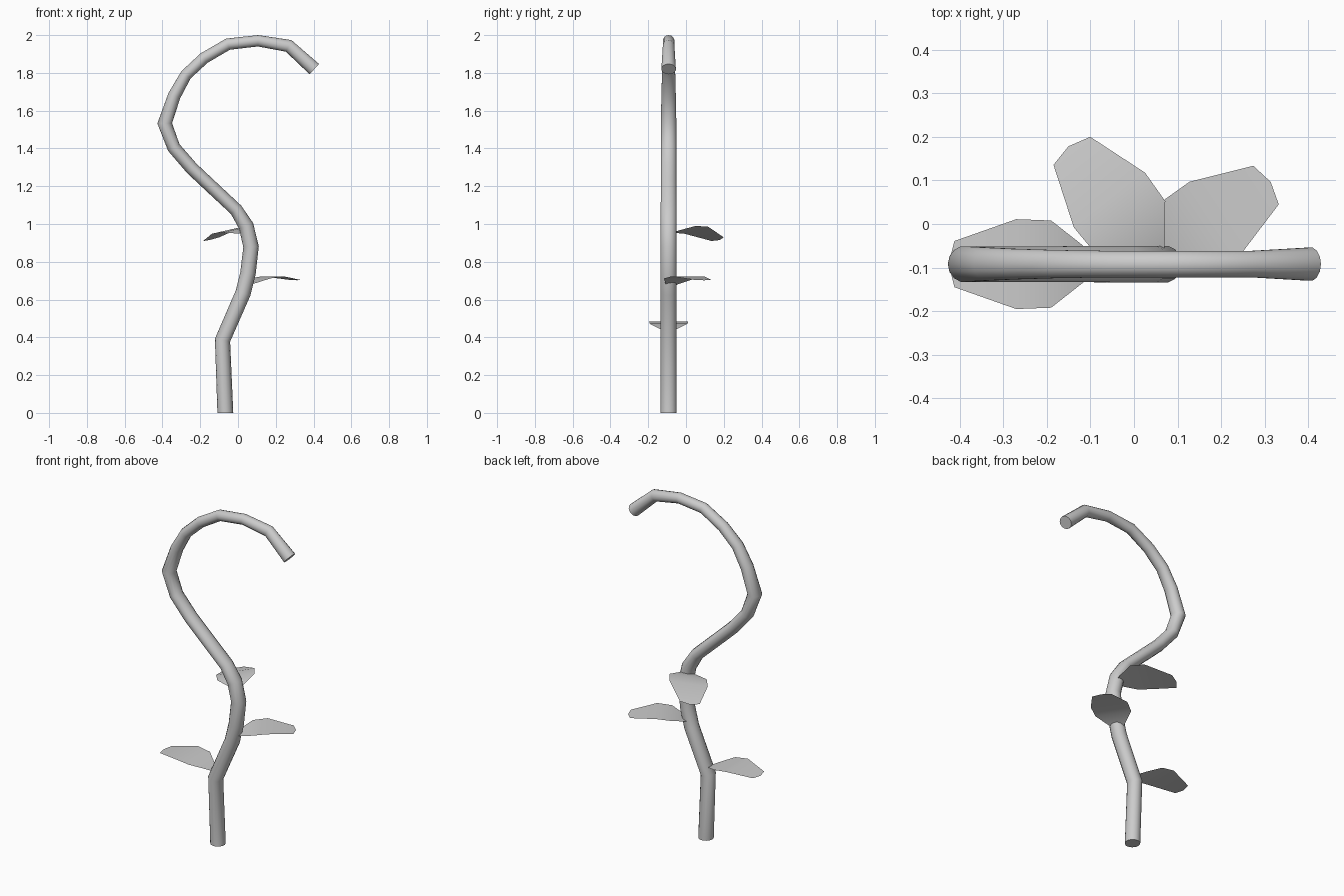
import bpy, math
from mathutils import Vector

if "Cube" in bpy.data.objects:
    bpy.data.objects.remove(bpy.data.objects["Cube"])

STEM_Y = -0.092
SIDES = 14


def make_object(name, verts, faces, angle):
    mesh = bpy.data.meshes.new(name)
    mesh.from_pydata(verts, [], faces)
    mesh.update()
    obj = bpy.data.objects.new(name, mesh)
    bpy.context.collection.objects.link(obj)
    bpy.ops.object.select_all(action='DESELECT')
    obj.select_set(True)
    bpy.context.view_layer.objects.active = obj
    bpy.ops.object.shade_smooth_by_angle(angle=math.radians(angle))
    return obj


# Stem: centreline x, z, radius in the bend plane, radius along y
stem = [
    (-0.067, 0.0, 0.042, 0.043), (-0.082, 0.385, 0.041, 0.043),
    (0.027, 0.635, 0.041, 0.043), (0.053, 0.74, 0.041, 0.043),
    (0.069, 0.88, 0.041, 0.043), (0.043, 0.99, 0.040, 0.043),
    (-0.010, 1.075, 0.035, 0.043), (-0.160, 1.215, 0.035, 0.042),
    (-0.245, 1.295, 0.035, 0.042), (-0.340, 1.405, 0.035, 0.042),
    (-0.388, 1.533, 0.039, 0.042), (-0.337, 1.68, 0.034, 0.039),
    (-0.275, 1.79, 0.031, 0.036), (-0.180, 1.878, 0.031, 0.033),
    (-0.053, 1.952, 0.031, 0.031), (0.106, 1.970, 0.030, 0.031),
    (0.268, 1.943, 0.034, 0.031), (0.404, 1.820, 0.037, 0.039),
]


def build_stem():
    pts = [Vector((x, STEM_Y, z)) for x, z, _, _ in stem]
    verts, faces = [], []
    for i, p in enumerate(pts):
        before = (p - pts[i - 1]).normalized() if i else Vector()
        after = (pts[i + 1] - p).normalized() if i < len(pts) - 1 else Vector()
        t = (before + after).normalized()
        if i == 0:
            t = Vector((0, 0, 1))       # flat foot on the ground
        n = Vector((t.z, 0, -t.x))
        for k in range(SIDES):
            a = 2 * math.pi * k / SIDES
            verts.append(p + n * stem[i][2] * math.cos(a)
                         + Vector((0, stem[i][3] * math.sin(a), 0)))
    for i in range(len(pts) - 1):
        for k in range(SIDES):
            a, b = i * SIDES + k, i * SIDES + (k + 1) % SIDES
            faces.append((a, b, b + SIDES, a + SIDES))
    last = (len(pts) - 1) * SIDES
    faces.append(tuple(reversed(range(SIDES))))
    faces.append(tuple(range(last, last + SIDES)))
    make_object("stem", verts, faces, 60)


# Leaf: distance along the leaf, half width, height
leaf = [(0.0, 0.02, 0.0), (0.03, 0.045, 0.014), (0.10, 0.10, 0.042),
        (0.18, 0.103, 0.053), (0.322, 0.053, 0.034)]


def build_leaf(name, base, angle, pitch=0.0, roll=0.0):
    c, s = math.cos(math.radians(angle)), math.sin(math.radians(angle))

    def place(d, w, h):
        return (base[0] + d * c - w * s, base[1] + d * s + w * c,
                base[2] + h + pitch * d + roll * w)

    verts, faces = [], []
    for d, w, h in leaf:
        verts += [place(d, -w, h), place(d, w, h)]
    for i in range(0, 2 * len(leaf) - 2, 2):
        faces.append((i, i + 2, i + 3, i + 1))
    tip = len(verts)
    verts.append(place(0.335, 0, 0.032))
    faces.append((tip - 2, tip, tip - 1))
    make_object(name, verts, faces, 60)


build_stem()
build_leaf("lower_leaf", (-0.09, STEM_Y, 0.43), 180)
build_leaf("middle_leaf", (0.034, -0.088, 0.67), 33.4)
build_leaf("upper_leaf", (0.053, -0.088, 0.95), 127.4, pitch=-0.2, roll=-0.18)
